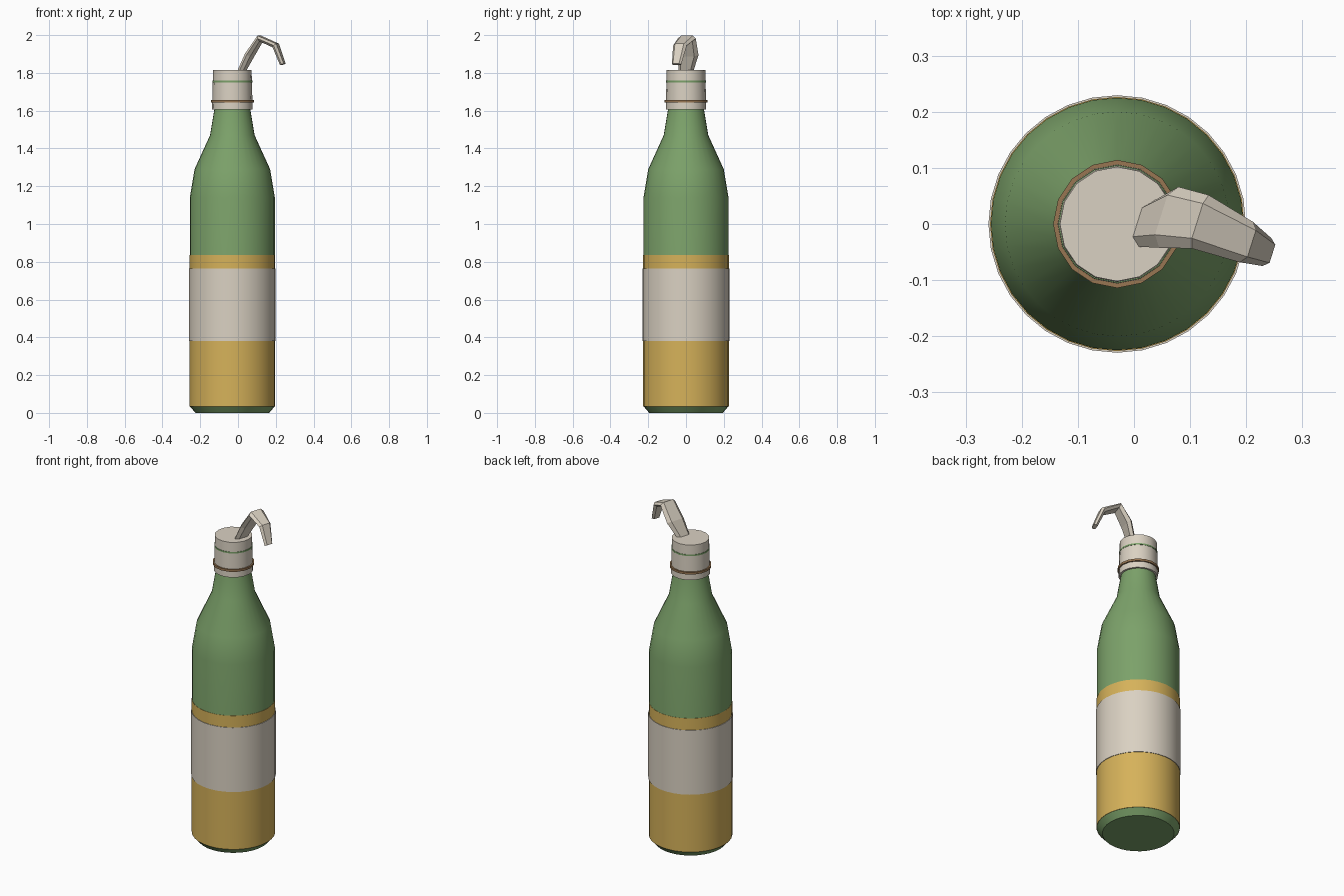
import bpy, bmesh, math
from mathutils import Vector

if "Cube" in bpy.data.objects:
    bpy.data.objects.remove(bpy.data.objects["Cube"], do_unlink=True)

AXIS_X = -0.03  # bottle axis; the rag overhangs to the left


def material(name, srgb):
    colour = [(c / 255 / 12.92) if c < 10 else ((c / 255 + 0.055) / 1.055) ** 2.4 for c in srgb] + [1]
    mat = bpy.data.materials.new(name)
    mat.use_nodes = True
    mat.diffuse_color = colour
    mat.node_tree.nodes["Principled BSDF"].inputs["Base Color"].default_value = colour
    return mat


green = material("bottle green", (124, 162, 106))
gold = material("label gold", (214, 178, 90))
cream = material("cream", (218, 209, 194))
brown = material("ring brown", (152, 118, 82))


def loft(name, rings, mat, closed=False, smooth=True):
    """Skin a list of rings; cap the ends, or join last ring to first."""
    bm = bmesh.new()
    loops = [[bm.verts.new(p) for p in ring] for ring in rings]
    n = len(loops[0])
    pairs = list(zip(loops, loops[1:]))
    if closed:
        pairs.append((loops[-1], loops[0]))
    else:
        bm.faces.new(loops[0])
        bm.faces.new(loops[-1])
    for a, b in pairs:
        for i in range(n):
            j = (i + 1) % n
            bm.faces.new((a[i], a[j], b[j], b[i]))
    bmesh.ops.recalc_face_normals(bm, faces=bm.faces)
    mesh = bpy.data.meshes.new(name)
    bm.to_mesh(mesh)
    bm.free()
    mesh.materials.append(mat)
    obj = bpy.data.objects.new(name, mesh)
    bpy.context.collection.objects.link(obj)
    if smooth:
        bpy.ops.object.select_all(action='DESELECT')
        obj.select_set(True)
        bpy.context.view_layer.objects.active = obj
        bpy.ops.object.shade_smooth_by_angle(angle=math.radians(30))
    return obj


def lathe(name, profile, mat, sides=32, closed=False):
    turn = [math.tau * i / sides for i in range(sides)]
    rings = [[(AXIS_X + r * math.cos(a), r * math.sin(a), z) for a in turn] for r, z in profile]
    return loft(name, rings, mat, closed)


def band(name, radius, low, high, mat, inner, sides=32):
    return lathe(name, [(inner, low), (radius, low), (radius, high), (inner, high)], mat, sides, True)


# Glass body
lathe("bottle", [(0.195, 0), (0.225, 0.035), (0.225, 1.14), (0.2, 1.29),
                 (0.118, 1.47), (0.093, 1.62)], green)

# Wrapped label
band("label_backing", 0.2265, 0.035, 0.835, gold, 0.22)
band("label_panel", 0.2295, 0.38, 0.765, cream, 0.22)

# Cap with its two trim rings
lathe("cap", [(0.107, 1.607), (0.106, 1.66), (0.102, 1.815)], cream, 16)
band("cap_lower_ring", 0.114, 1.644, 1.657, brown, 0.1, 16)
band("cap_upper_ring", 0.1055, 1.75, 1.759, green, 0.098, 16)

# Rag: flattened six-sided strip bent over the cap
side = Vector((0.3, 0.95, 0)).normalized()
stations = [  # centre, half width, half thickness
    ((0.014, -0.002, 1.80), 0.04, 0.014),
    ((0.062, 0.012, 1.895), 0.057, 0.016),
    ((0.118, 0.004, 1.982), 0.05, 0.016),
    ((0.2, -0.032, 1.945), 0.038, 0.014),
    ((0.237, -0.05, 1.845), 0.026, 0.011),
]
section = [(1, 0), (0.65, 1), (-0.65, 1), (-1, 0), (-0.65, -1), (0.65, -1)]
centres = [Vector(s[0]) for s in stations]
rings = []
for i, (_, width, thick) in enumerate(stations):
    along = centres[min(i + 1, len(centres) - 1)] - centres[max(i - 1, 0)]
    normal = along.cross(side).normalized()
    rings.append([centres[i] + side * width * u + normal * thick * v for u, v in section])
loft("rag", rings, cream, smooth=False)
